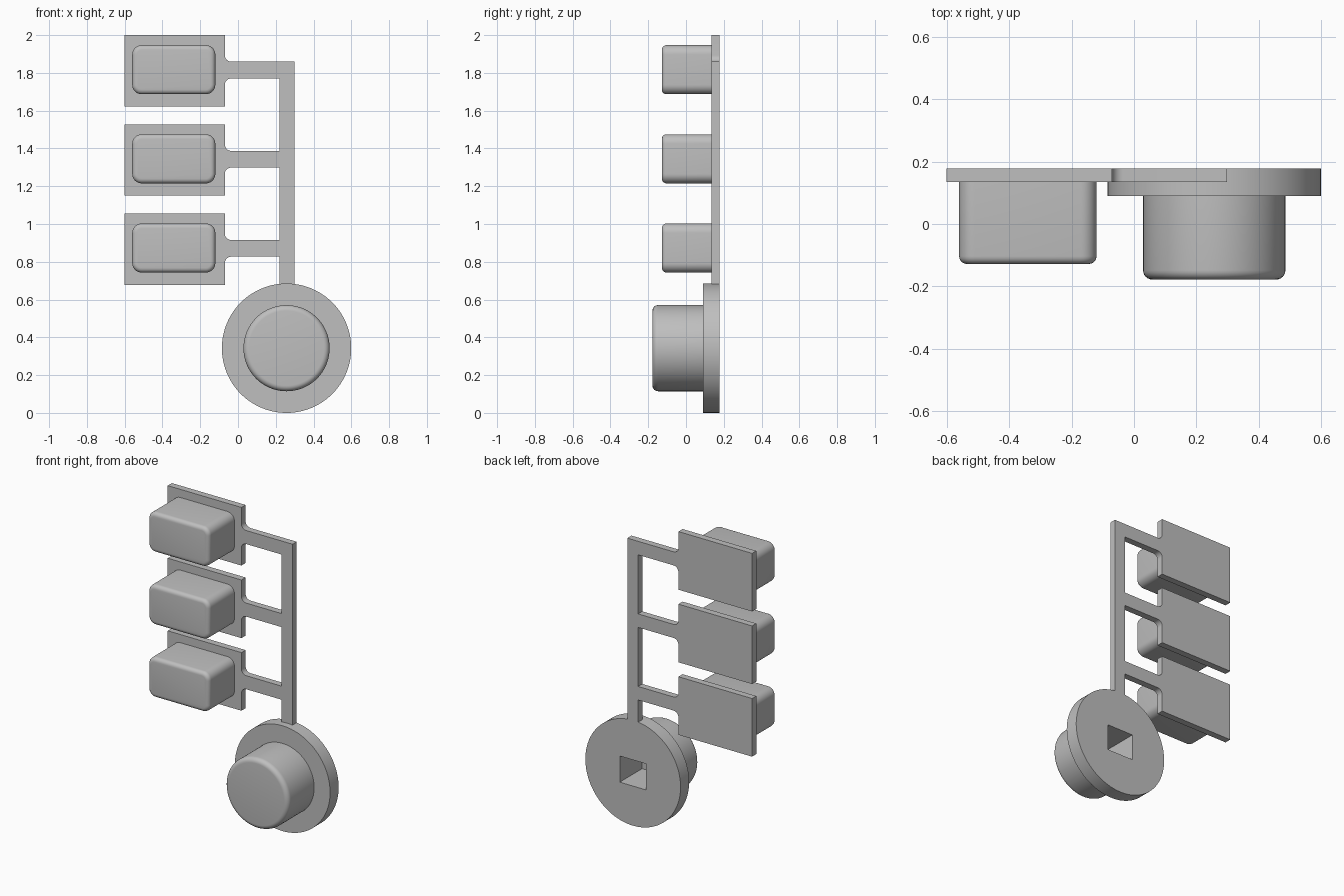
import bpy, bmesh
from math import sin, cos, pi, radians
from mathutils import Matrix, Vector

cube = bpy.data.objects.get("Cube")
if cube:
    bpy.data.objects.remove(cube, do_unlink=True)

GREY = (0.52, 0.52, 0.52, 1)
mat = bpy.data.materials.new("plain grey")
mat.use_nodes = True
mat.diffuse_color = GREY
mat.node_tree.nodes["Principled BSDF"].inputs["Base Color"].default_value = GREY

BACK = 0.178
PLATE_FRONT = 0.135
STATIONS = [1.811, 1.339, 0.867]


def finish(name, bm):
    bmesh.ops.recalc_face_normals(bm, faces=bm.faces[:])
    mesh = bpy.data.meshes.new(name)
    bm.to_mesh(mesh)
    bm.free()
    mesh.materials.append(mat)
    ob = bpy.data.objects.new(name, mesh)
    bpy.context.collection.objects.link(ob)
    return ob


def smooth(ob):
    bpy.ops.object.select_all(action='DESELECT')
    ob.select_set(True)
    bpy.context.view_layer.objects.active = ob
    bpy.ops.object.shade_smooth_by_angle(angle=radians(35))


def box(bm, centre, size):
    m = Matrix.Translation(centre) @ Matrix.Diagonal((*size, 1))
    bmesh.ops.create_cube(bm, size=1, matrix=m)


# Flat frame: upright stem, three filleted arms and three plates in one outline
def frame():
    left, right, stem_in, stem_out = -0.6, -0.07, 0.22, 0.298
    half, arm, r, steps = 0.189, 0.044, 0.035, 8
    pts = [(stem_out, 0.68), (stem_out, STATIONS[0] + 0.004 + arm)]
    for z in STATIONS:
        za = z + 0.004
        arc = []
        for i in range(steps + 1):
            a = pi / 2 * i / steps
            arc.append((right + r - r * sin(a), arm + r - r * cos(a)))
        pts.append((stem_in, za + arm))
        pts += [(x, za + d) for x, d in arc]
        pts += [(right, z + half), (left, z + half),
                (left, z - half), (right, z - half)]
        pts += [(x, za - d) for x, d in reversed(arc)]
        pts.append((stem_in, za - arm))
    pts.append((stem_in, 0.68))
    bm = bmesh.new()
    face = bm.faces.new([bm.verts.new((x, BACK, z)) for x, z in pts])
    ext = bmesh.ops.extrude_face_region(bm, geom=[face], use_keep_orig=True)
    moved = [v for v in ext["geom"] if isinstance(v, bmesh.types.BMVert)]
    bmesh.ops.translate(bm, verts=moved, vec=(0, PLATE_FRONT - BACK, 0))
    return finish("frame", bm)


# Rounded rectangular button standing on a plate
def button(name, z):
    front = -0.128
    depth = PLATE_FRONT + 0.005 - front
    bm = bmesh.new()
    box(bm, (-0.34, front + depth / 2, z + 0.006), (0.44, depth, 0.26))
    edges = [e for e in bm.edges
             if abs(e.verts[0].co.y - e.verts[1].co.y) > 0.1]
    bmesh.ops.bevel(bm, geom=edges, offset=0.05, segments=8,
                    profile=0.5, affect='EDGES')
    edges = [e for e in bm.edges
             if all(v.co.y < front + 0.001 for v in e.verts)]
    bmesh.ops.bevel(bm, geom=edges, offset=0.025, segments=5,
                    profile=0.5, affect='EDGES')
    smooth(finish(name, bm))


# Round knob with its flange, turned from one profile
def knob():
    front, flange, r_knob, r_disc, f = -0.178, 0.09, 0.228, 0.3425, 0.03
    profile = [(0, front)]
    for i in range(7):
        a = pi / 2 * i / 6
        profile.append((r_knob - f + f * sin(a), front + f - f * cos(a)))
    profile += [(r_knob, flange), (r_disc, flange), (r_disc, BACK), (0, BACK)]
    bm = bmesh.new()
    verts = [bm.verts.new((r, y, 0)) for r, y in profile]
    edges = [bm.edges.new(p) for p in zip(verts, verts[1:])]
    bmesh.ops.spin(bm, geom=verts + edges, cent=(0, 0, 0), axis=(0, 1, 0),
                   angle=2 * pi, steps=96, use_duplicate=False)
    bmesh.ops.remove_doubles(bm, verts=bm.verts[:], dist=0.0005)
    bmesh.ops.translate(bm, verts=bm.verts[:], vec=Vector((0.257, 0, r_disc)))
    ob = finish("round_knob", bm)

    # Square socket sunk into the back
    bm = bmesh.new()
    depth = 0.23
    box(bm, (0.257, BACK + 0.05 - depth / 2 - 0.025, r_disc),
        (0.19, depth + 0.05, 0.17))
    cutter = finish("socket_cutter", bm)
    cutter.hide_render = True
    mod = ob.modifiers.new("socket", 'BOOLEAN')
    mod.operation = 'DIFFERENCE'
    mod.solver = 'EXACT'
    mod.object = cutter
    bpy.context.view_layer.objects.active = ob
    bpy.ops.object.modifier_apply(modifier=mod.name)
    bpy.data.objects.remove(cutter, do_unlink=True)
    smooth(ob)


smooth(frame())
for label, height in zip(("upper", "middle", "lower"), STATIONS):
    button(label + "_button", height)
knob()
